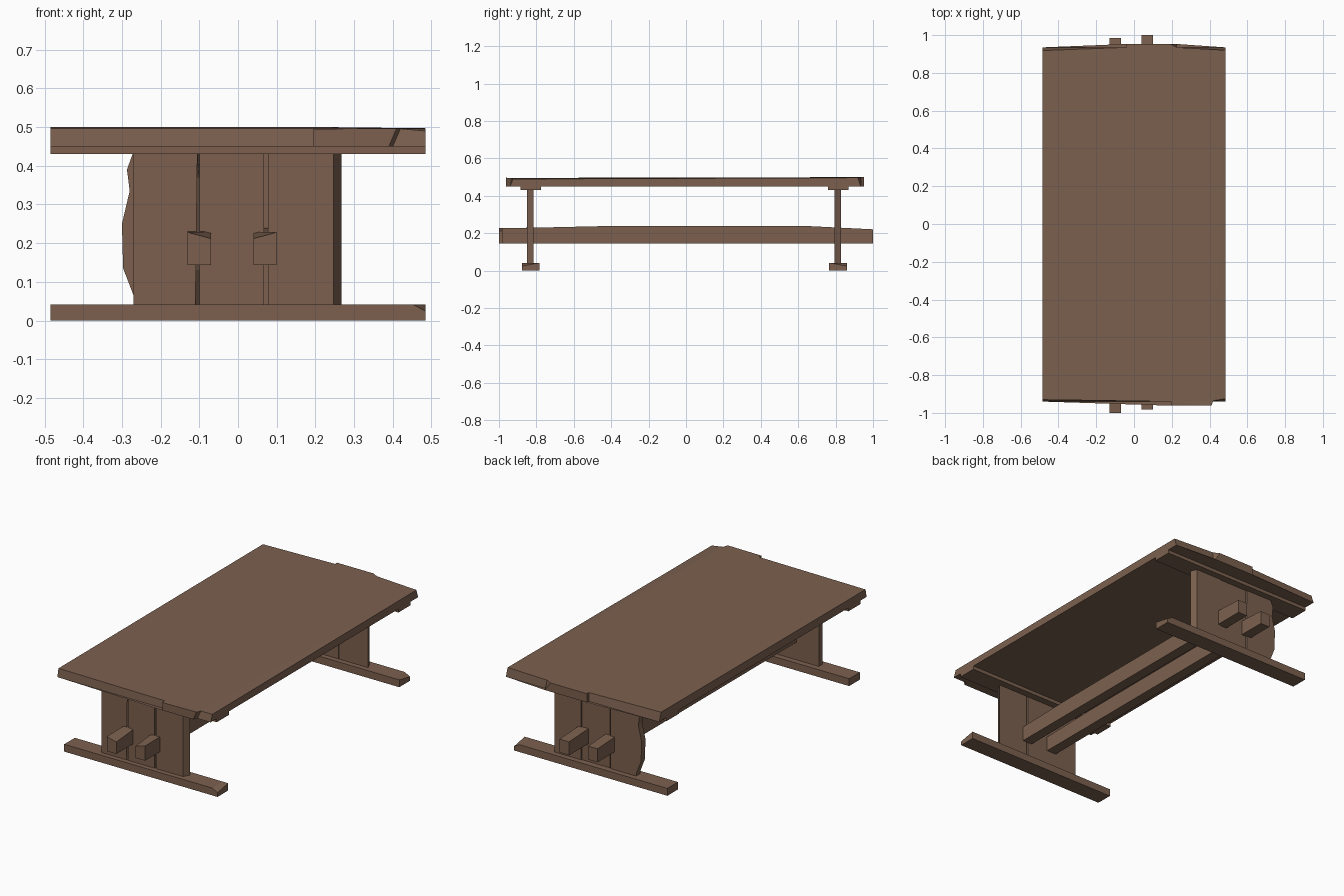
import bpy, bmesh

wood = bpy.data.materials.new("brown_wood")
wood.diffuse_color = (0.2, 0.118, 0.078, 1)


def loft(name, a, b):
    """Closed solid between two matching outlines of 3D points."""
    bm = bmesh.new()
    va = [bm.verts.new(p) for p in a]
    vb = [bm.verts.new(p) for p in b]
    n = len(va)
    caps = [bm.faces.new(va), bm.faces.new(vb[::-1])]
    for i in range(n):
        j = (i + 1) % n
        bm.faces.new((va[j], va[i], vb[i], vb[j]))
    bmesh.ops.triangulate(bm, faces=caps)
    bmesh.ops.recalc_face_normals(bm, faces=bm.faces)
    me = bpy.data.meshes.new(name)
    bm.to_mesh(me)
    bm.free()
    me.materials.append(wood)
    ob = bpy.data.objects.new(name, me)
    bpy.context.collection.objects.link(ob)
    return ob


def panel(name, front, y0, y1, back=None):
    """Board from an x-z outline, with an optional different back outline."""
    return loft(name, [(x, y0, z) for x, z in front],
                [(x, y1, z) for x, z in (back or front)])


def rect(x0, x1, z0, z1):
    return [(x0, z0), (x1, z0), (x1, z1), (x0, z1)]


# Tabletop with uneven board ends and worn corners
bottom = [(-0.485, -0.94), (0.195, -0.94), (0.195, -0.962), (0.39, -0.962),
          (0.40, -0.94), (0.485, -0.94), (0.485, 0.935), (0.225, 0.935),
          (0.225, 0.953), (-0.04, 0.953), (-0.04, 0.935), (-0.485, 0.935)]
top = [(-0.485, -0.93, 0.496), (0.195, -0.94, 0.496), (0.195, -0.962, 0.495),
       (0.41, -0.962, 0.497), (0.42, -0.935, 0.496), (0.485, -0.925, 0.49),
       (0.485, 0.92, 0.497), (0.225, 0.935, 0.5), (0.19, 0.953, 0.5),
       (-0.04, 0.953, 0.5), (-0.04, 0.935, 0.5), (-0.485, 0.918, 0.5)]
loft("tabletop", [(x, y, 0.45) for x, y in bottom], top)

# Cleats below the top, and feet with chipped corners
foot_inner = [(-0.485, 0), (0.485, 0), (0.485, 0.042), (0.45, 0.042), (-0.485, 0.042)]
foot_outer = [(-0.485, 0), (0.485, 0), (0.485, 0.024), (0.452, 0.042), (-0.485, 0.042)]
for end, yc, out in (("front", -0.83, -1), ("back", 0.813, 1)):
    panel(end + "_cleat", rect(-0.485, 0.485, 0.43, 0.452), yc - 0.055, yc + 0.055)
    panel(end + "_foot", foot_outer, yc + out * 0.048, yc - out * 0.048, foot_inner)

# Front leg boards: broken edge, split and chamfered side
Z0, Z1 = 0.04, 0.432
panel("front_leg_left_board",
      [(-0.27, Z0), (-0.11, Z0), (-0.135, 0.13), (-0.147, 0.37), (-0.105, Z1), (-0.27, Z1)],
      -0.85, -0.815,
      [(-0.27, Z0), (-0.1, Z0), (-0.1, 0.13), (-0.1, 0.37), (-0.1, Z1), (-0.27, Z1)])
panel("front_leg_middle_board",
      [(-0.1, Z0), (0.067, Z0), (0.067, Z1), (-0.1, Z1), (-0.1, 0.345), (0.025, 0.324), (-0.1, 0.315)],
      -0.85, -0.815,
      [(-0.1, Z0), (0.067, Z0), (0.067, Z1), (-0.1, Z1), (-0.1, 0.328), (-0.09, 0.326), (-0.1, 0.324)])
panel("front_leg_right_board", rect(0.077, 0.247, Z0, Z1), -0.85, -0.815,
      rect(0.077, 0.267, Z0, Z1))

# Back leg boards: bowed outer edge on the left
bow = [(-0.265, Z0), (-0.27, 0.065), (-0.297, 0.135), (-0.3, 0.25),
       (-0.28, 0.335), (-0.287, 0.39), (-0.272, Z1)]
panel("back_leg_left_board", bow + [(-0.102, Z1), (-0.102, Z0)], 0.795, 0.83)
panel("back_leg_middle_board", rect(-0.097, 0.08, Z0, Z1), 0.795, 0.825)
panel("back_leg_right_board", rect(0.082, 0.267, Z0, Z1), 0.795, 0.83,
      rect(0.082, 0.25, Z0, Z1))

# Two long stretchers passing through the legs, slightly crowned on top
for name, xc, y0, y1, chip in (("left_stretcher", -0.1, -1.0, 0.985, 1),
                               ("right_stretcher", 0.07, -0.983, 1.0, -1)):
    prof = [(y0, 0.144), (y1, 0.144), (y1, 0.221), (0.62, 0.24),
            (-0.45, 0.238), (-0.8, 0.23), (y0, 0.228)]
    low = prof[:-1] + [(y0, 0.212)]
    loft(name, [(xc - chip * 0.03, y, z) for y, z in prof],
         [(xc + chip * 0.03, y, z) for y, z in low])
